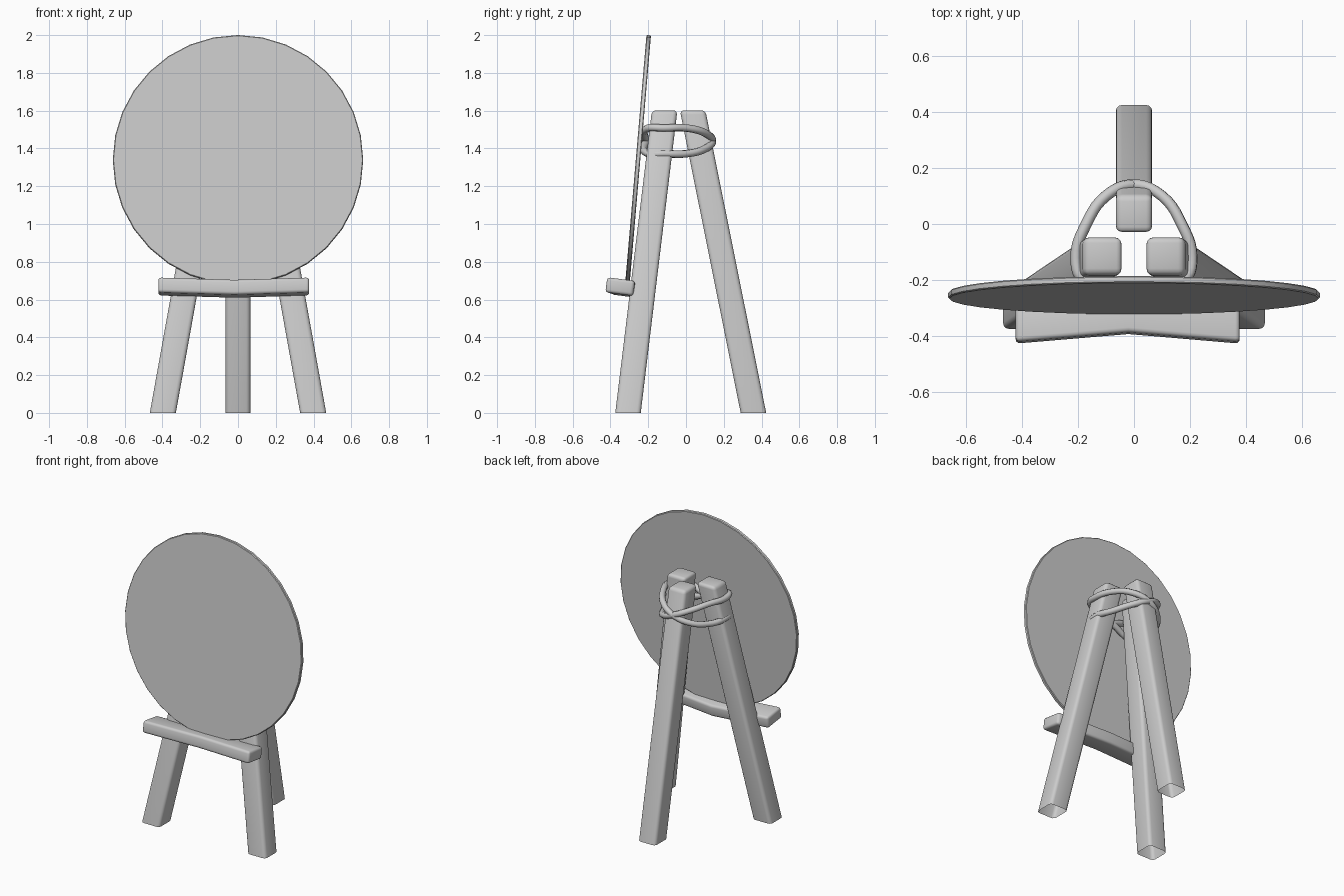
import bpy, bmesh, math
from mathutils import Vector

if "Cube" in bpy.data.objects:
    bpy.data.objects.remove(bpy.data.objects["Cube"])


def finish(name, bm):
    bmesh.ops.recalc_face_normals(bm, faces=bm.faces)
    me = bpy.data.meshes.new(name)
    bm.to_mesh(me)
    bm.free()
    ob = bpy.data.objects.new(name, me)
    bpy.context.collection.objects.link(ob)
    bpy.ops.object.select_all(action='DESELECT')
    ob.select_set(True)
    bpy.context.view_layer.objects.active = ob
    bpy.ops.object.shade_smooth_by_angle(angle=math.radians(35))
    return ob


def loft(bm, rings, cap_start=True):
    """Skin a list of four-cornered sections."""
    vs = [[bm.verts.new(p) for p in r] for r in rings]
    for a, b in zip(vs, vs[1:]):
        for i in range(4):
            j = (i + 1) % 4
            bm.faces.new((a[i], a[j], b[j], b[i]))
    bm.faces.new(vs[-1])
    if cap_start:
        bm.faces.new(vs[0][::-1])


def round_edges(bm, width):
    bm.normal_update()
    edges = [e for e in bm.edges
             if len(e.link_faces) == 2 and e.calc_face_angle() > 0.6]
    bmesh.ops.bevel(bm, geom=edges, offset=width, segments=3,
                    profile=0.5, affect='EDGES', clamp_overlap=True)


def leg(name, bottom, top, sx, sy_bottom, sy_top):
    """Leaning square post, cut level at the floor, open underneath."""
    def ring(c, sy, z):
        return [(c[0] + a * sx / 2, c[1] + b * sy / 2, z)
                for a, b in ((-1, -1), (1, -1), (1, 1), (-1, 1))]
    bm = bmesh.new()
    loft(bm, [ring(bottom, sy_bottom, 0), ring(top, sy_top, 1.602)], False)
    round_edges(bm, 0.022)
    finish(name, bm)


# Three legs
for side, s in (("left", -1), ("right", 1)):
    leg("front_leg_" + side, (s * 0.398, -0.307), (s * 0.11, -0.113),
        0.138, 0.135, 0.135)
leg("back_leg", (0, 0.357), (0, 0.035), 0.13, 0.135, 0.135)

# Round board leaning back on the ledge
bm = bmesh.new()
bmesh.ops.create_cone(bm, cap_ends=True, segments=32, radius1=0.663,
                      radius2=0.663, depth=0.024)
rims = [e for e in bm.edges if abs(e.verts[0].co.z - e.verts[1].co.z) < 1e-4]
bmesh.ops.bevel(bm, geom=rims, offset=0.004, segments=1, affect='EDGES')
board = finish("round_board", bm)
board.rotation_euler.x = math.radians(85.1)
board.location = (0, -0.254, 1.339)

# Ledge: tilted section, bent back and down in the middle
tilt = math.radians(-7.5)
bm = bmesh.new()
rings = []
for x, y, z in ((-0.422, -0.35, 0.669), (-0.02, -0.316, 0.657),
                (0.377, -0.35, 0.669)):
    ring = []
    for a, b in ((-1, -1), (1, -1), (1, 1), (-1, 1)):
        u, v = a * 0.074, b * 0.04
        ring.append((x, y + u * math.cos(tilt) - v * math.sin(tilt),
                     z + u * math.sin(tilt) + v * math.cos(tilt)))
    rings.append(ring)
loft(bm, rings)
round_edges(bm, 0.016)
finish("ledge", bm)

# Two tilted rope loops that cross at the front and back
half = [(0, 0.14), (0.10, 0.10), (0.17, 0.0), (0.207, -0.12), (0.18, -0.2)]
outline = half + [(0, -0.212)] + [(-x, y) for x, y in half[:0:-1]]
for name, s in (("rope_loop_a", 1), ("rope_loop_b", -1)):
    cu = bpy.data.curves.new(name, 'CURVE')
    cu.dimensions = '3D'
    cu.bevel_depth = 0.02
    cu.bevel_resolution = 2
    cu.resolution_u = 5
    sp = cu.splines.new('BEZIER')
    sp.bezier_points.add(len(outline) - 1)
    sp.use_cyclic_u = True
    for p, (x, y) in zip(sp.bezier_points, outline):
        p.co = (x, y, 1.44 + s * 0.068 * max(-1, min(1, x / 0.16)))
        p.handle_left_type = p.handle_right_type = 'AUTO'
    ob = bpy.data.objects.new(name, cu)
    bpy.context.collection.objects.link(ob)
